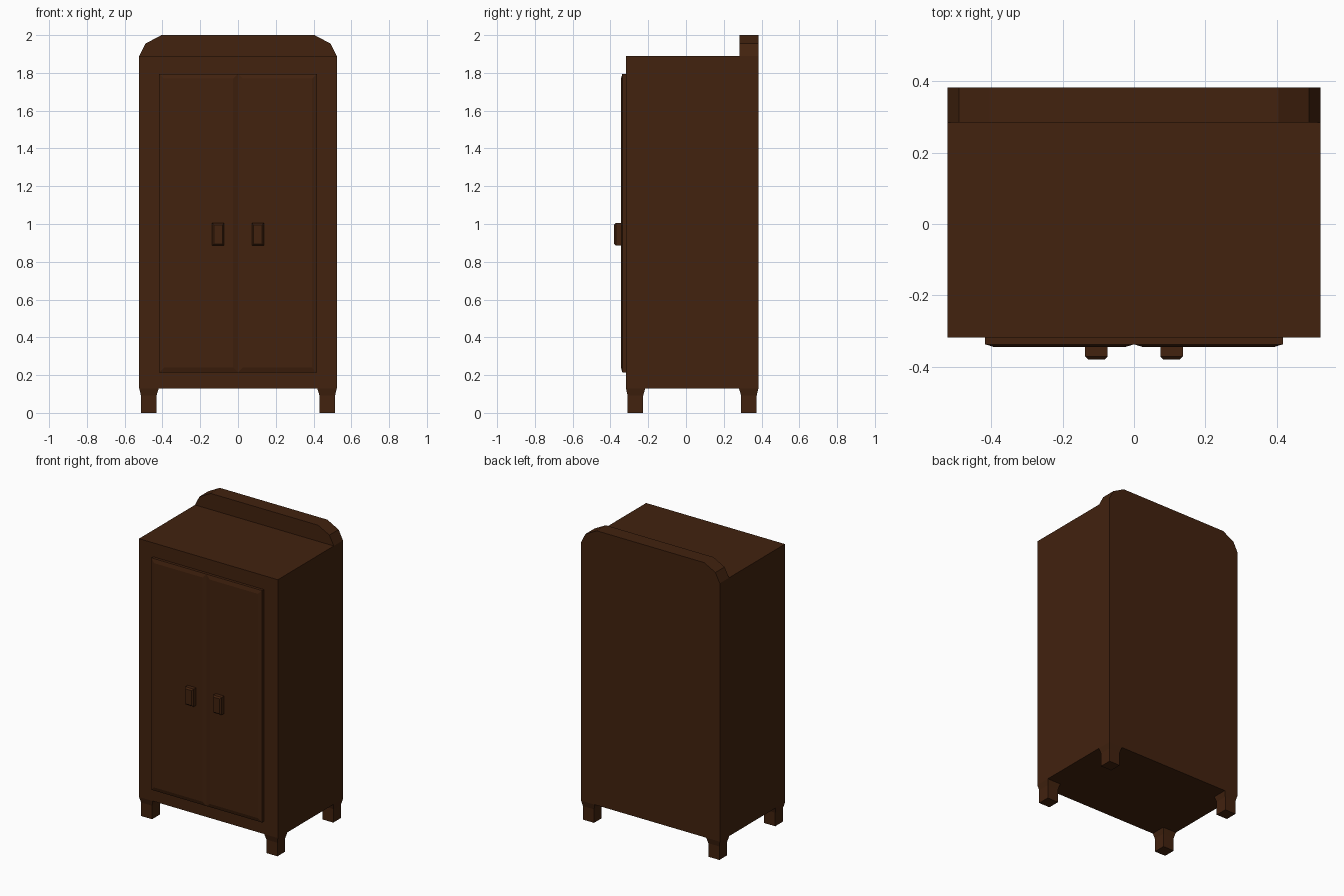
import bpy, bmesh
from mathutils import Vector

if "Cube" in bpy.data.objects:
    bpy.data.objects.remove(bpy.data.objects["Cube"])

wood = bpy.data.materials.new("dark_brown_wood")
wood.diffuse_color = (0.054, 0.016, 0.0045, 1)
wood.use_nodes = True
wood.node_tree.nodes["Principled BSDF"].inputs["Base Color"].default_value = wood.diffuse_color


def finish(name, bm, mirror=None, loc=(0, 0, 0)):
    bmesh.ops.recalc_face_normals(bm, faces=bm.faces[:])
    me = bpy.data.meshes.new(name)
    bm.to_mesh(me)
    bm.free()
    me.materials.append(wood)
    ob = bpy.data.objects.new(name, me)
    ob.location = loc
    bpy.context.collection.objects.link(ob)
    if mirror:
        m = ob.modifiers.new("mirror", 'MIRROR')
        m.use_axis = mirror
        m.use_mirror_merge = False
    return ob


def loft(rings):
    """Closed solid through a list of equal-length point rings."""
    bm = bmesh.new()
    vs = [[bm.verts.new(p) for p in r] for r in rings]
    n = len(vs[0])
    for a, b in zip(vs, vs[1:]):
        for i in range(n):
            j = (i + 1) % n
            bm.faces.new((a[i], a[j], b[j], b[i]))
    bm.faces.new(vs[0])
    bm.faces.new(vs[-1])
    return bm, vs


def rect_xz(x0, x1, z0, z1, y, inset=0):
    x0, x1, z0, z1 = x0 + inset, x1 - inset, z0 + inset, z1 - inset
    return [(x0, y, z0), (x1, y, z0), (x1, y, z1), (x0, y, z1)]


def rect_xy(x0, x1, y0, y1, z):
    return [(x0, y0, z), (x1, y0, z), (x1, y1, z), (x0, y1, z)]


# cabinet: arched backboard, with the case pulled forward below its shoulders
half = [(0.523, 0.13), (0.523, 1.89), (0.49, 1.955), (0.405, 2.0)]
outline = half + [(-x, z) for x, z in reversed(half)]
bm, vs = loft([[(x, y, z) for x, z in outline] for y in (0.383, 0.284)])
front = vs[-1]
face = next(f for f in bm.faces if all(v in front for v in f.verts))
bmesh.utils.face_split(face, front[1], front[6])
lower = next(f for f in bm.faces if len(f.verts) == 4
             and all(v in f.verts for v in (front[0], front[1], front[6], front[7])))
ext = bmesh.ops.extrude_discrete_faces(bm, faces=[lower])
bmesh.ops.translate(bm, verts=ext['faces'][0].verts[:], vec=Vector((0, -0.602, 0)))
# weld the pulled-out sides and clear flat seams
bmesh.ops.remove_doubles(bm, verts=bm.verts[:], dist=0.0001)
bmesh.ops.dissolve_limit(bm, angle_limit=0.01, verts=bm.verts[:], edges=bm.edges[:])
finish("cabinet", bm)

# pair of bevelled doors
door = (0, 0.417, 0.215, 1.795)
bm, _ = loft([rect_xz(*door, -0.31), rect_xz(*door, -0.337),
              rect_xz(*door, -0.345, 0.026)])
finish("doors", bm, (True, False, False))

# pair of block handles
handle = (0.074, 0.137, 0.885, 1.005)
bm, _ = loft([rect_xz(*handle, -0.34), rect_xz(*handle, -0.371),
              rect_xz(*handle, -0.38, 0.009)])
finish("handles", bm, (True, False, False))

# four feet flaring out to the case, mirrored about the case centre
bm, _ = loft([rect_xy(0.431, 0.514, 0.259, 0.342, 0),
              rect_xy(0.431, 0.514, 0.259, 0.342, 0.092),
              rect_xy(0.42, 0.523, 0.248, 0.3505, 0.13)])
finish("feet", bm, (True, True, False), (0, 0.0325, 0))
